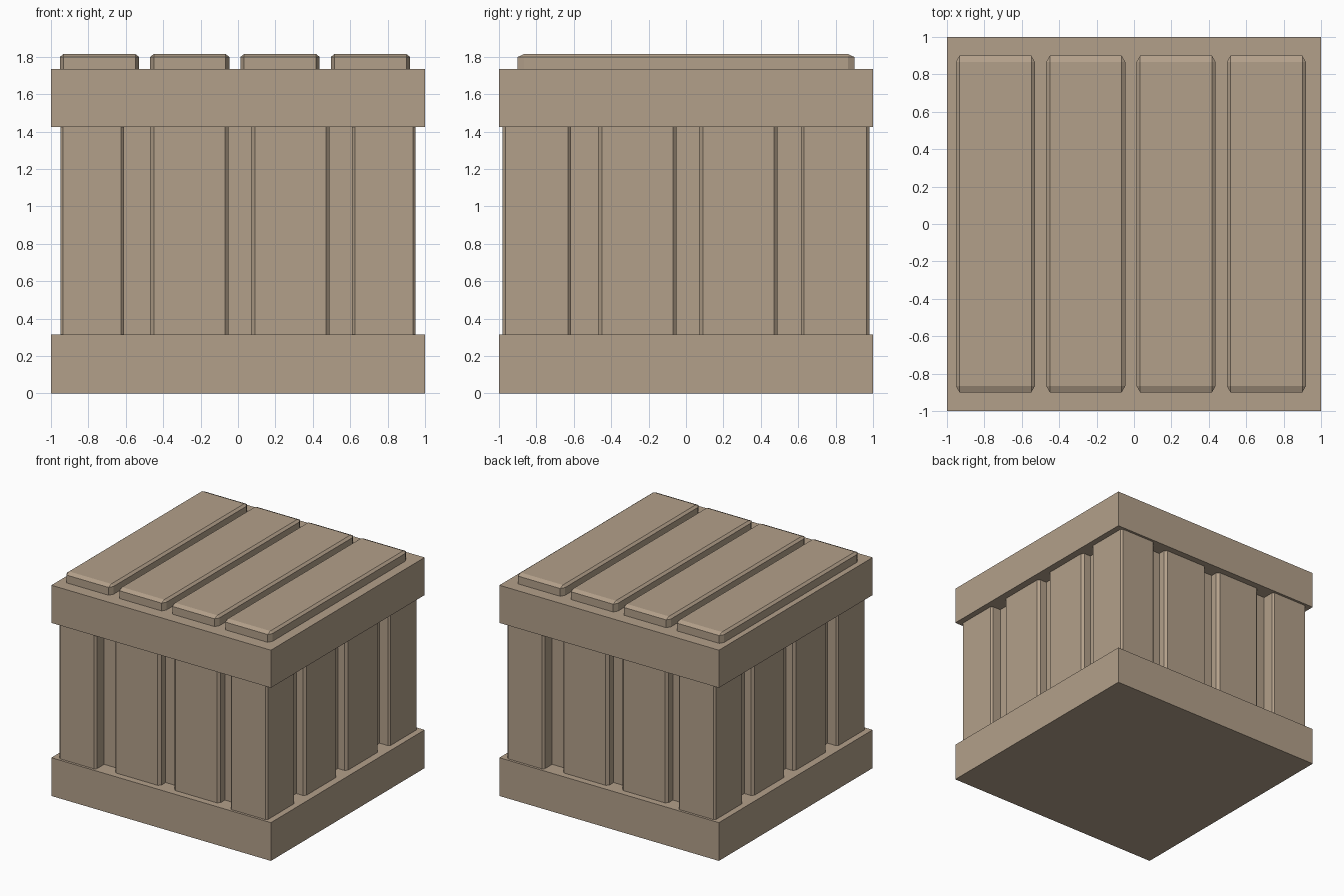
import bpy
import bmesh
from mathutils import Vector

old = bpy.data.objects.get("Cube")
if old:
    bpy.data.objects.remove(old, do_unlink=True)

wood = bpy.data.materials.new("light_brown_wood")
wood.use_nodes = True
colour = (0.45, 0.352, 0.255, 1)
wood.diffuse_color = colour
wood.node_tree.nodes["Principled BSDF"].inputs["Base Color"].default_value = colour


def box(name, low, high, chamfer=None):
    """Box between two corners, with an optional chamfer length per axis."""
    low, high = Vector(low), Vector(high)
    unit = Vector(chamfer or (1, 1, 1))
    size, centre = high - low, (high + low) / 2
    bm = bmesh.new()
    bmesh.ops.create_cube(bm, size=1)
    bmesh.ops.scale(bm, verts=bm.verts, vec=[s / u for s, u in zip(size, unit)])
    if chamfer:
        bmesh.ops.bevel(bm, geom=bm.edges[:], offset=1, segments=1,
                        profile=0.5, affect='EDGES')
        bmesh.ops.scale(bm, verts=bm.verts, vec=unit)
    bmesh.ops.translate(bm, verts=bm.verts, vec=centre)
    bmesh.ops.recalc_face_normals(bm, faces=bm.faces)
    mesh = bpy.data.meshes.new(name)
    bm.to_mesh(mesh)
    bm.free()
    mesh.materials.append(wood)
    obj = bpy.data.objects.new(name, mesh)
    bpy.context.collection.objects.link(obj)
    return obj


BASE_TOP, LID_BOTTOM, LID_TOP = 0.315, 1.425, 1.735
# Planks run slightly into the bands so their end chamfers are hidden
Z0, Z1 = BASE_TOP - 0.03, LID_BOTTOM + 0.03

# Solid bands and the recessed wall between them
box("base_band", (-1, -1, 0), (1, 1, BASE_TOP))
box("lid_band", (-1, -1, LID_BOTTOM), (1, 1, LID_TOP))
box("inner_wall", (-0.86, -0.87, BASE_TOP), (0.86, 0.87, LID_BOTTOM))

# Corner posts
for side, sx in (("left", 1), ("right", -1)):
    for end, sy in (("front", -1), ("back", 1)):
        xs = sorted((sx * 0.61, sx * 0.95))
        ys = sorted((sy * 0.615, sy * 0.98))
        box(f"{end}_{side}_post", (xs[0], ys[0], Z0), (xs[1], ys[1], Z1),
            (0.015, 0.015, 0.015))

# Two planks on each wall; opposite walls are turned half round
for number, start in enumerate((-0.47, 0.07), 1):
    stop = start + 0.42
    for end, sign in (("front", 1), ("back", -1)):
        a, b = sorted((sign * start, sign * stop))
        c, d = sorted((sign * -0.945, sign * -0.8))
        box(f"{end}_plank_{number}", (a, c, Z0), (b, d, Z1), (0.02, 0.02, 0.02))
    for side, sign in (("left", 1), ("right", -1)):
        a, b = sorted((sign * start, sign * stop))
        c, d = sorted((sign * 0.8, sign * 0.94))
        box(f"{side}_plank_{number}", (c, a, Z0), (d, b, Z1), (0.02, 0.02, 0.02))

# Lid slats
for i in range(4):
    x = -0.953 + i * 0.483
    box(f"lid_slat_{i + 1}", (x, -0.9, LID_TOP - 0.03), (x + 0.424, 0.9, 1.815),
        (0.02, 0.035, 0.016))
